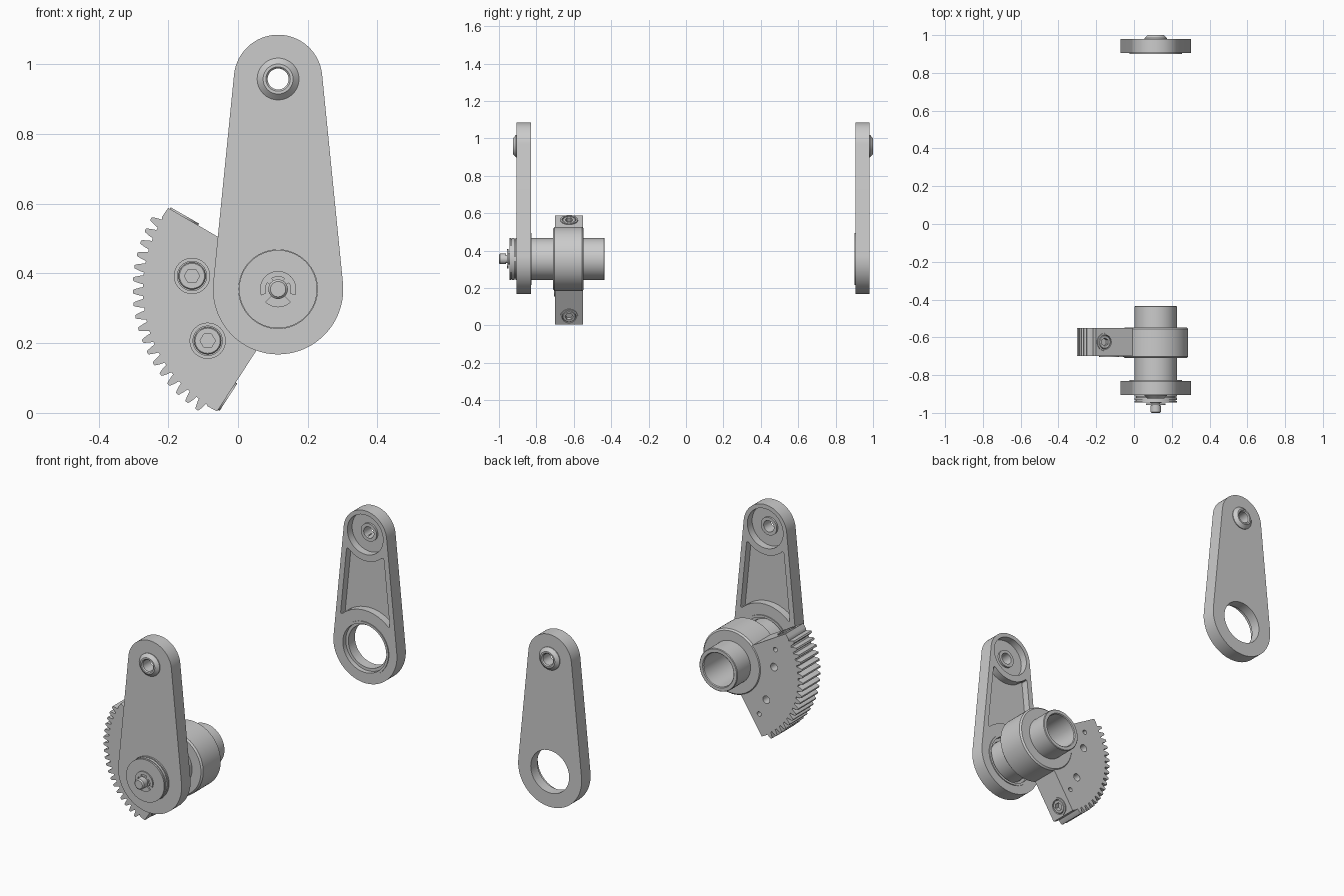
import bpy, bmesh
from math import sin, cos, pi, radians, acos, asin, degrees
from mathutils import Vector

if "Cube" in bpy.data.objects:
    bpy.data.objects.remove(bpy.data.objects["Cube"])

CX, LOW, HIGH = 0.115, 0.355, 0.958      # shared x, lower and upper pivot heights
MID = 193.5                              # direction of the gear sector


def pol(r, deg, cx=CX, cz=LOW):
    return (cx + r * cos(radians(deg)), cz + r * sin(radians(deg)))


def arc(r, a, b, n, cz=LOW):
    return [pol(r, a + (b - a) * i / n, CX, cz) for i in range(n + 1)]


def finish(bm, name):
    bmesh.ops.recalc_face_normals(bm, faces=bm.faces)
    me = bpy.data.meshes.new(name)
    bm.to_mesh(me)
    bm.free()
    ob = bpy.data.objects.new(name, me)
    bpy.context.collection.objects.link(ob)
    return ob


def lathe(name, prof, at, axis=(0, 1, 0), seg=64, closed=False):
    """Turn (radius, height) points round an axis through 'at'."""
    bm = bmesh.new()
    q = Vector(axis).to_track_quat('Z', 'Y')
    rings = [[bm.verts.new(Vector(at) + q @ Vector((r * cos(2 * pi * i / seg), r * sin(2 * pi * i / seg), h)))
              for i in range(seg)] for r, h in prof]
    pairs = list(zip(rings, rings[1:])) + ([(rings[-1], rings[0])] if closed else [])
    for a, b in pairs:
        for i in range(seg):
            j = (i + 1) % seg
            bm.faces.new((a[i], a[j], b[j], b[i]))
    bmesh.ops.remove_doubles(bm, verts=bm.verts, dist=1e-5)
    return finish(bm, name)


def rod(r, h0, h1, at, axis=(0, 1, 0), seg=48):
    return lathe("cutter", [(0, h0), (r, h0), (r, h1), (0, h1)], at, axis, seg)


def prism(name, pts, y0, y1, corner=0):
    bm = bmesh.new()
    f = bm.faces.new([bm.verts.new((x, y0, z)) for x, z in pts])
    new = bmesh.ops.extrude_face_region(bm, geom=[f])["geom"]
    for v in new:
        if isinstance(v, bmesh.types.BMVert):
            v.co.y = y1
    bmesh.ops.recalc_face_normals(bm, faces=bm.faces)
    if corner:
        es = [e for e in bm.edges if abs(e.verts[0].co.y - e.verts[1].co.y) > 1e-4
              and e.calc_face_angle(0) > 0.6]
        bmesh.ops.bevel(bm, geom=es, offset=corner, segments=5, profile=0.5, affect='EDGES')
    return finish(bm, name)


def activate(ob):
    bpy.ops.object.select_all(action='DESELECT')
    ob.select_set(True)
    bpy.context.view_layer.objects.active = ob


def cut(ob, cutters):
    for c in cutters:
        c.hide_render = True
        m = ob.modifiers.new("cut", 'BOOLEAN')
        m.operation, m.solver, m.object = 'DIFFERENCE', 'EXACT', c
        activate(ob)
        bpy.ops.object.modifier_apply(modifier=m.name)
        bpy.data.objects.remove(c)


# Lever arms: tapered plates, pocketed on the inner side
R1, R2, D = 0.187, 0.127, HIGH - LOW
tilt = degrees(asin((R1 - R2) / D))


def arm(name, yi, s):
    outline = arc(R2, tilt, 180 - tilt, 40, HIGH) + arc(R1, 180 - tilt, 360 + tilt, 56)
    plate = prism(name, outline, yi, yi + s * 0.075)
    inset = 0.028
    a = tilt + degrees(acos((R1 - inset) / 0.2))
    b = tilt - degrees(acos((R2 - inset) / 0.14))
    web = arc(0.2, a, 180 - a, 12) + arc(0.14, -180 - b, b, 9, HIGH)
    low, high, ax = (CX, yi, LOW), (CX, yi, HIGH), (0, s, 0)
    cut(plate, [prism("cutter", web, yi - s * 0.02, yi + s * 0.04, 0.02),
                rod(0.105, -0.02, 0.04, high, ax, 64), rod(0.03, -0.1, 0.2, high, ax),
                rod(0.128, -0.02, 0.02, low, ax, 64), rod(0.113, -0.1, 0.2, low, ax, 64)])
    lathe(name + "_pivot_boss", [(0.03, 0.074), (0.06, 0.074), (0.06, 0.079), (0.043, 0.095), (0.035, 0.095),
                                 (0.03, 0.09)], high, ax, closed=True)
    lathe(name + "_inner_boss", [(0.03, 0.041), (0.03, 0.03), (0.047, 0.03), (0.047, 0.041)], high, ax, closed=True)
    lathe(name + "_bearing_rim", [(0.128, 0.002), (0.128, -0.005), (0.14, -0.005), (0.14, 0.002)], low, ax,
          closed=True)


arm("front_arm", -0.83, -1)
arm("rear_arm", 0.905, 1)

# Hollow shaft with grooved flange and stepped pin at the front
lathe("shaft", [(0, -0.86), (0.088, -0.86), (0.088, -0.439), (0.092, -0.435), (0.109, -0.435), (0.112, -0.438),
                (0.112, -0.912), (0.104, -0.912), (0.104, -0.918), (0.112, -0.918), (0.112, -0.932), (0.106, -0.932),
                (0.106, -0.936), (0.112, -0.936), (0.112, -0.945), (0.03, -0.945), (0.03, -0.948), (0.022, -0.948),
                (0.022, -0.962), (0.028, -0.962), (0.028, -0.994), (0.022, -1.0), (0, -1.0)], (CX, 0, LOW))
clip = arc(0.052, -20, 200, 30) + arc(0.036, 200, 150, 6) + arc(0.022, 150, 120, 4) \
    + arc(0.036, 120, 60, 6) + arc(0.022, 60, 30, 4) + arc(0.036, 30, -20, 6)
prism("retaining_clip", clip, -0.957, -0.95)
prism("retaining_clip_tab", arc(0.052, 225, 315, 12) + arc(0.022, 315, 225, 8), -0.957, -0.95)

# Clamp hub round the shaft
lathe("hub", [(0.111, -0.71), (0.164, -0.71), (0.172, -0.702), (0.172, -0.555), (0.164, -0.547), (0.111, -0.547)],
      (CX, 0, LOW), closed=True)

# Toothed gear sector
teeth = []
for i in range(18):
    for r, d in ((0.388, -1.9), (0.40, -1.5), (0.413, -0.9), (0.417, -0.6),
                 (0.417, 0.6), (0.413, 0.9), (0.40, 1.5), (0.388, 1.9)):
        teeth.append(pol(r, MID + (i - 8.5) * 5 + d))
start, end = arc(0.392, MID - 50, MID - 45.5, 3), arc(0.392, MID + 45.5, MID + 50, 3)
gear = prism("gear_sector", start + teeth + end + arc(0.137, MID + 62, MID - 62, 24), -0.70, -0.551)

# Screws on the face and in the two slanted ends
seats = [((-0.132, -0.70, 0.393), (0, -1, 0)), ((-0.087, -0.70, 0.207), (0, -1, 0))]
for s in (-1, 1):
    x, z = pol(0.392, MID + s * 50)
    dx, dz = pol(1, MID + s * 43.5, 0, 0)
    nx, nz = pol(1, MID + s * 133.5, 0, 0)
    seats.append(((x - 0.052 * dx, -0.625, z - 0.052 * dz), (nx, 0, nz)))
holes = [rod(0.046, -0.03, 0.02, at, ax) for at, ax in seats]
holes += [rod(0.02, -0.2, -0.05, at, ax) for at, ax in seats[:2]]
holes += [rod(0.012, -0.03, 0.1, (x, -0.56, z)) for x, z in ((-0.14, 0.488), (-0.045, 0.12))]
cut(gear, holes)
for i, (at, ax) in enumerate(seats):
    k = 1 if i < 2 else 0.9
    screw = lathe("screw_%d" % (i + 1), [(0, -0.03), (0.045, -0.03), (0.045, -0.001), (0.052 * k, -0.001),
                                         (0.052 * k, 0.005), (0.042 * k, 0.005), (0.042 * k, -0.012),
                                         (0.039 * k, -0.012), (0.039 * k, 0), (0.036 * k, 0.003), (0, 0.003)],
                  at, ax, 40)
    cut(screw, [rod(0.022, -0.02, 0.03, at, ax, 6)])

# Smooth round surfaces, keep hard edges
for ob in list(bpy.context.scene.objects):
    activate(ob)
    bpy.ops.object.shade_smooth_by_angle(angle=radians(30))
